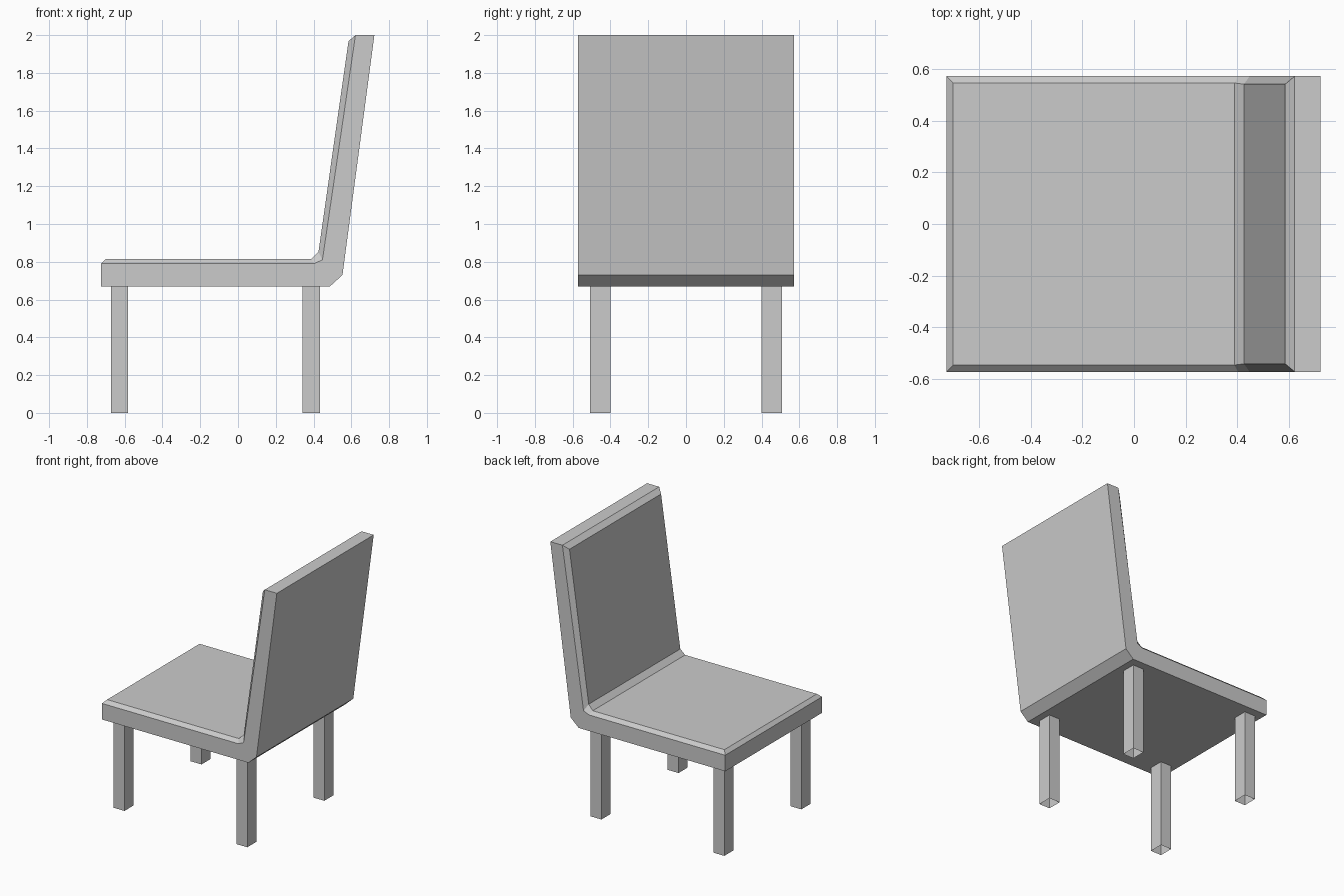
import bpy
import bmesh

if "Cube" in bpy.data.objects:
    bpy.data.objects.remove(bpy.data.objects["Cube"])

HALF_W = 0.572


def make_object(name, bm):
    bmesh.ops.recalc_face_normals(bm, faces=bm.faces[:])
    mesh = bpy.data.meshes.new(name)
    bm.to_mesh(mesh)
    bm.free()
    obj = bpy.data.objects.new(name, mesh)
    bpy.context.collection.objects.link(obj)
    return obj


# Seat and backrest: one bent slab with a chamfered cushion side
outer = [(-0.725, 0.67), (0.487, 0.67), (0.553, 0.73), (0.722, 2.0)]
rim = [(0.622, 2.0), (0.447, 0.81), (0.402, 0.79), (-0.725, 0.79)]
cushion = [(0.585, 1.968, 0.541), (0.426, 0.852, 0.541),
           (0.389, 0.815, 0.546), (-0.70, 0.815, 0.546)]

bm = bmesh.new()
sides = []
for s in (-1, 1):
    o = [bm.verts.new((x, s * HALF_W, z)) for x, z in outer]
    r = [bm.verts.new((x, s * HALF_W, z)) for x, z in rim]
    c = [bm.verts.new((x, s * y, z)) for x, z, y in cushion]
    bm.faces.new(o + r)
    for i in range(3):
        bm.faces.new((r[i], r[i + 1], c[i + 1], c[i]))
    # Full cross-section loop, running around the slab over the cushion
    sides.append([r[3]] + o + [r[0]] + c)
a, b = sides
for i in range(len(a)):
    j = (i + 1) % len(a)
    bm.faces.new((a[i], a[j], b[j], b[i]))
make_object("seat_and_backrest", bm)

# Legs: square tubes, open at the ends
for x_name, x in (("front", -0.628), ("rear", 0.388)):
    for y_name, y in (("right", -0.455), ("left", 0.455)):
        bm = bmesh.new()
        bmesh.ops.create_cube(bm, size=1)
        bm.normal_update()
        ends = [f for f in bm.faces if abs(f.normal.z) > 0.5]
        bmesh.ops.delete(bm, geom=ends, context='FACES_ONLY')
        bmesh.ops.scale(bm, vec=(0.091, 0.109, 0.67), verts=bm.verts[:])
        bmesh.ops.translate(bm, vec=(x, y, 0.335), verts=bm.verts[:])
        make_object(f"{x_name}_{y_name}_leg", bm)
